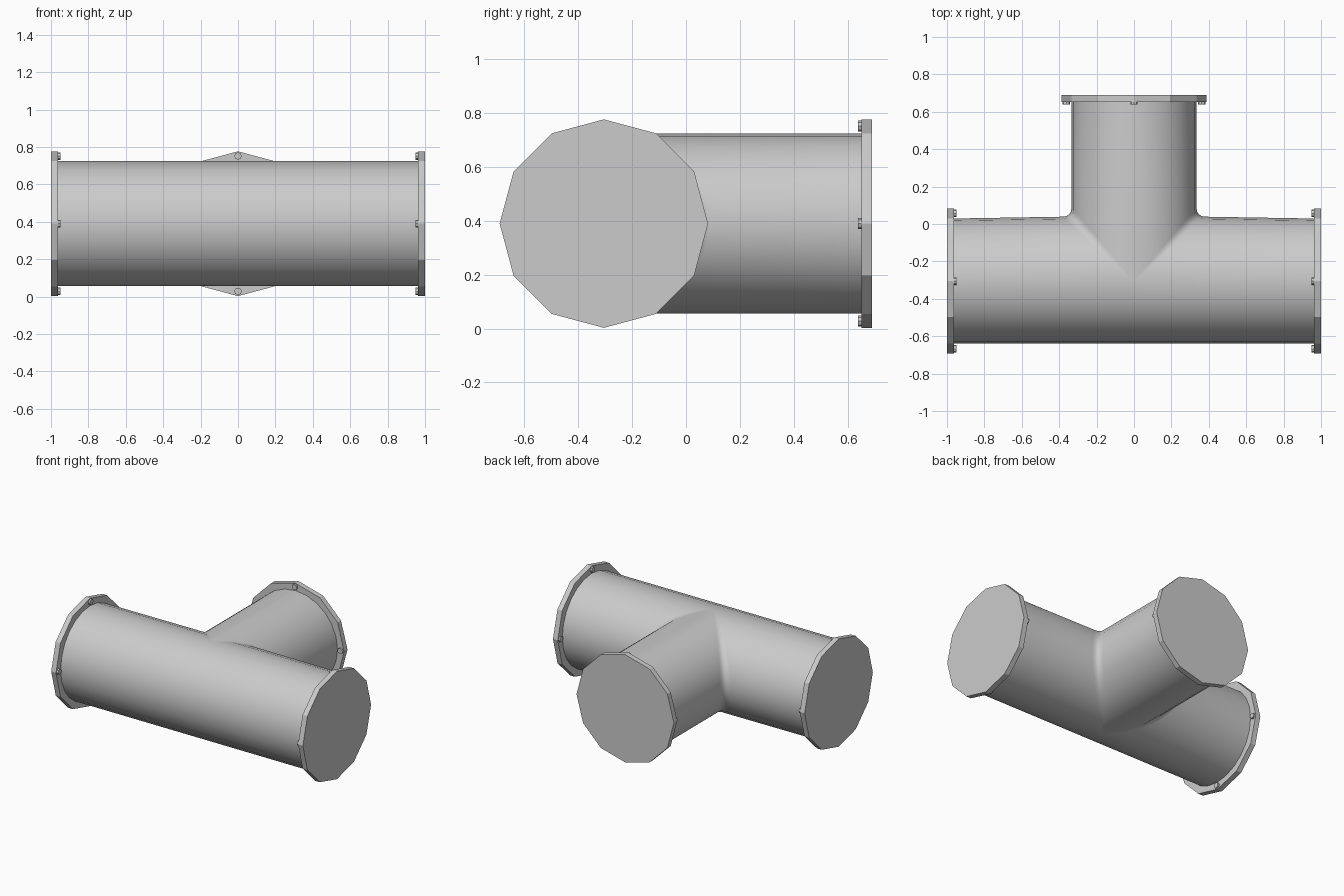
import bpy, bmesh
from math import sin, cos, pi
from mathutils import Vector, Matrix

if "Cube" in bpy.data.objects:
    bpy.data.objects.remove(bpy.data.objects["Cube"])

YC, ZC = -0.305, 0.39          # centre where the pipe axes meet
R, RF = 0.334, 0.387           # pipe and flange radius
END, BEND = 1.0, 0.69          # run half length, branch end in y
T = 0.038                      # flange thickness
FIL = 0.05                     # fillet size at the crotch
N = 24


def finish(bm, name, smooth):
    bmesh.ops.remove_doubles(bm, verts=bm.verts, dist=1e-4)
    bmesh.ops.recalc_face_normals(bm, faces=bm.faces)
    me = bpy.data.meshes.new(name)
    bm.to_mesh(me)
    bm.free()
    ob = bpy.data.objects.new(name, me)
    bpy.context.collection.objects.link(ob)
    for p in me.polygons:
        p.use_smooth = smooth
    return ob


def loft(bm, rows):
    grid = [[bm.verts.new(p) for p in row] for row in rows]
    for a, b in zip(grid, grid[1:]):
        for i in range(len(a) - 1):
            bm.faces.new((a[i], a[i + 1], b[i + 1], b[i]))


# tee body: each profile line runs along the main pipe and bends into the branch
def bend_line(t, side):
    c, z = cos(t), ZC + R * sin(t)
    rc, f = R * c, FIL * c
    low = rc + 0.01 * c
    path = [(END - T / 2, rc), (rc + f, low)]
    for k in (0.25, 0.5, 0.75):
        w0, w1, w2 = (1 - k) ** 2, 2 * k * (1 - k), k * k
        path.append((w0 * (rc + f) + w1 * rc + w2 * rc,
                     w0 * low + w1 * low + w2 * (low + f)))
    path += [(rc, low + f), (rc, BEND - T / 2 - YC)]
    return [Vector((side * x, YC + y, z)) for x, y in path]


bm = bmesh.new()
half = [-pi / 2 + pi * i / (N // 2) for i in range(N // 2 + 1)]
for side in (1, -1):
    loft(bm, [bend_line(t, side) for t in half])
# plain front half of the main pipe
loft(bm, [[(x, YC - R * cos(t), ZC + R * sin(t))
           for x in (-END + T / 2, 0, END - T / 2)] for t in half])
bmesh.ops.dissolve_degenerate(bm, dist=1e-4, edges=bm.edges)
finish(bm, "tee_pipe", True)


# closed polygonal disc with its axis along z, corner on +x
def disc(bm, sides, r, z0, z1, mat):
    bmesh.ops.create_cone(
        bm, cap_ends=True, segments=sides, radius1=r, radius2=r, depth=z1 - z0,
        matrix=mat @ Matrix.Translation((0, 0, (z0 + z1) / 2)))


# end flanges with four bolt heads on the inner face
ends = {
    "right": ((END, YC, ZC), Matrix.Rotation(pi / 2, 4, 'Y')),
    "left": ((-END, YC, ZC), Matrix.Rotation(-pi / 2, 4, 'Y')),
    "branch": ((0, BEND, ZC), Matrix.Rotation(-pi / 2, 4, 'X')),
}
for name, (pos, rot) in ends.items():
    mat = Matrix.Translation(pos) @ rot
    bm = bmesh.new()
    disc(bm, 12, RF, -T, 0, mat)
    finish(bm, name + "_flange", False)
    bm = bmesh.new()
    for i in range(4):
        a = i * pi / 2
        off = Matrix.Translation((0.362 * cos(a), 0.362 * sin(a), 0))
        disc(bm, 8, 0.02, -T - 0.013, -T + 0.005, mat @ off)
    finish(bm, name + "_bolts", False)
